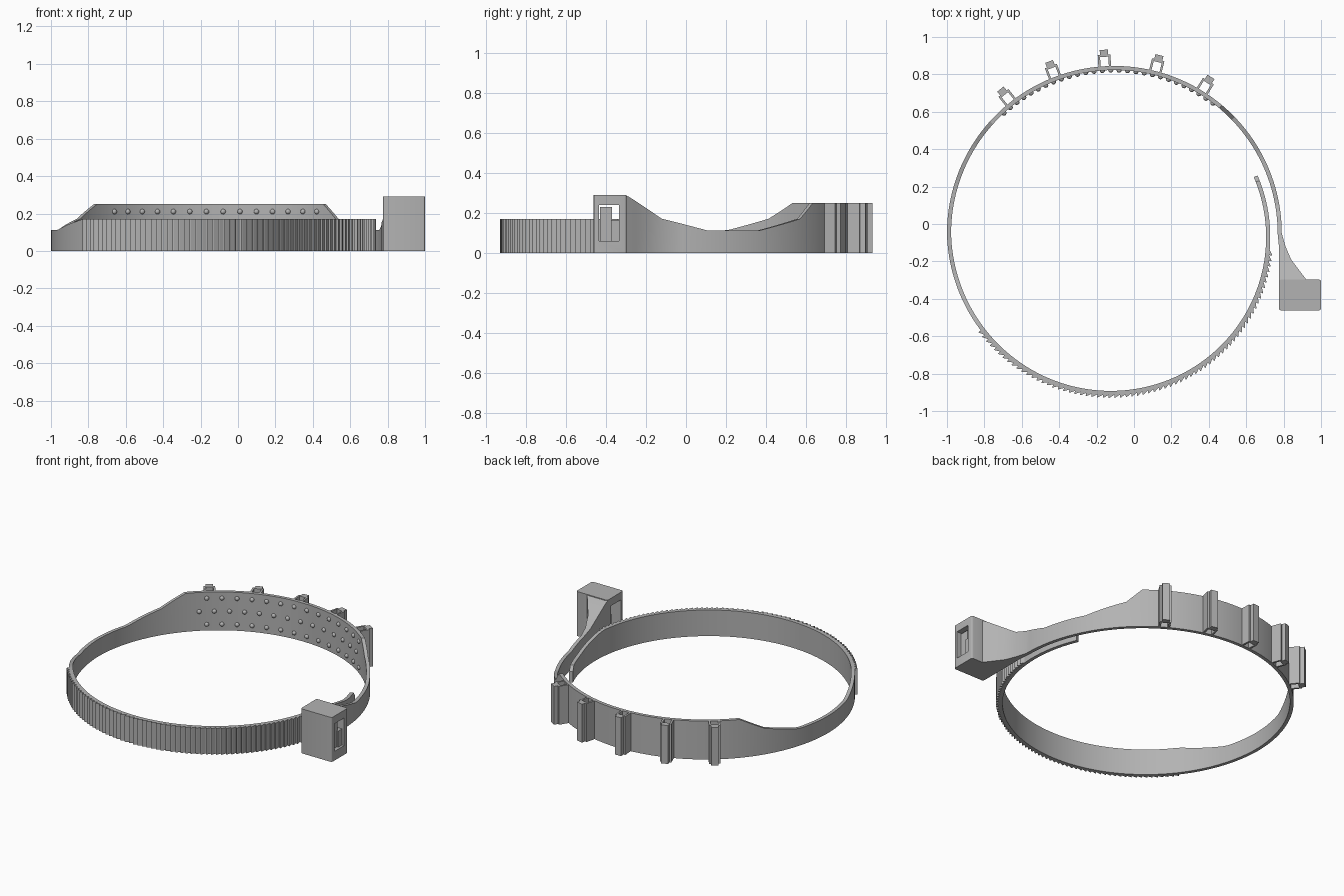
import bpy, bmesh, math
from mathutils import Matrix, Vector

if "Cube" in bpy.data.objects:
    bpy.data.objects.remove(bpy.data.objects["Cube"])

CX, CY, R, T = -0.105, -0.05, 0.895, 0.022

grey = bpy.data.materials.new("grey_plastic")
grey.use_nodes = True
grey.diffuse_color = (0.45, 0.45, 0.45, 1)
grey.node_tree.nodes["Principled BSDF"].inputs["Base Color"].default_value = (0.45, 0.45, 0.45, 1)


def finish(name, bm, smooth=False):
    bmesh.ops.recalc_face_normals(bm, faces=bm.faces)
    mesh = bpy.data.meshes.new(name)
    bm.to_mesh(mesh)
    bm.free()
    mesh.materials.append(grey)
    ob = bpy.data.objects.new(name, mesh)
    bpy.context.collection.objects.link(ob)
    if smooth:
        bpy.ops.object.select_all(action='DESELECT')
        ob.select_set(True)
        bpy.context.view_layer.objects.active = ob
        bpy.ops.object.shade_smooth_by_angle(angle=math.radians(25))
    return ob


def polar(r, deg):
    a = math.radians(deg)
    return CX + r * math.cos(a), CY + r * math.sin(a)


def radius(deg):
    # The toothed half spirals inward so the tail slips inside the strap
    return R - 0.069 * max(0, deg - 180) / 201


def interp(table, v):
    for (a, p), (b, q) in zip(table, table[1:]):
        if v <= b:
            return p + (q - p) * (v - a) / (b - a)
    return table[-1][1]


def prism(bm, points, z0, z1):
    low = [bm.verts.new((x, y, z0)) for x, y in points]
    high = [bm.verts.new((x, y, z1)) for x, y in points]
    n = len(points)
    bm.faces.new(low[::-1])
    bm.faces.new(high)
    for i in range(n):
        j = (i + 1) % n
        bm.faces.new((low[i], low[j], high[j], high[i]))


def box(bm, lo, hi, matrix=Matrix()):
    size = [b - a for a, b in zip(lo, hi)]
    mid = [(a + b) / 2 for a, b in zip(lo, hi)]
    bmesh.ops.create_cube(bm, size=1, matrix=matrix @ Matrix.Translation(mid) @ Matrix.Diagonal((*size, 1)))


# Strap: one swept band, flaring into the buckle at its start
height = [(0, .153), (10, .112), (28, .112), (44, .17), (50, .25), (138, .25), (148, .17),
          (163, .112), (195, .112), (215, .17), (353, .17), (371, .11), (380, .10), (382, .07)]
flare = [(-.31, .93, .29), (-.285, .912, .28), (-.25, .885, .257), (-.19, .84, .217), (-.12, .81, .17)]
sections = [((.775, y), (x, y), z) for y, x, z in flare]
for deg in range(0, 383, 2):
    r = radius(deg)
    sections.append((polar(r - T, deg), polar(r, deg), interp(height, deg)))
bm = bmesh.new()
rings = [[bm.verts.new(p) for p in ((*a, 0), (*b, 0), (*b, z), (*a, z))] for a, b, z in sections]
for s, t in zip(rings, rings[1:]):
    for i in range(4):
        j = (i + 1) % 4
        bm.faces.new((s[i], s[j], t[j], t[i]))
bm.faces.new(rings[0])
bm.faces.new(rings[-1])
finish("strap", bm, True)

# Ratchet teeth along the outside of the front half
bm = bmesh.new()
for k in range(69):
    a = 216 + 2 * k
    r = radius(a)
    prism(bm, [polar(r - .004, a), polar(r + .016, a), polar(r + .014, a + .4),
               polar(r, a + 1.8), polar(r - .004, a + 1.8)], 0, .17)
finish("ratchet_teeth", bm)

# Grip bumps inside the wide back pad, middle row staggered
bm = bmesh.new()
for z, shift, count in ((.04, 0, 14), (.125, 2.95, 14), (.21, 0, 14)):
    for k in range(count):
        x, y = polar(R - T, 52.9 + shift + 5.9 * k)
        bmesh.ops.create_uvsphere(bm, u_segments=12, v_segments=8, radius=.014,
                                  matrix=Matrix.Translation((x, y, z)))
finish("grip_bumps", bm, True)

# Hollow clips on the outside of the back pad
for k in range(5):
    deg = 58.3 + 17.5 * k
    m = Matrix.Translation((CX, CY, 0)) @ Matrix.Rotation(math.radians(deg), 4, 'Z')
    bm = bmesh.new()
    for side in (-1, 1):
        ys = sorted((side * .022, side * .034))
        box(bm, (R - .008, ys[0], 0), (.955, ys[1], .25), m)
    box(bm, (.945, -.034, 0), (.957, .034, .25), m)
    box(bm, (.955, -.022, 0), (.983, .022, .25), m)
    finish("clip_%d" % (k + 1), bm)

# Buckle: rounded block with a slot cut through sideways
bm = bmesh.new()
box(bm, (.775, -.462, 0), (1, -.297, .29))
upright = [e for e in bm.edges if abs(e.verts[0].co.z - e.verts[1].co.z) > .1]
bmesh.ops.bevel(bm, geom=upright, offset=.012, segments=3, affect='EDGES', profile=.5)
buckle = finish("buckle", bm, True)
bm = bmesh.new()
box(bm, (.7, -.435, .06), (1.1, -.335, .24))
cutter = finish("slot_cutter", bm)
cutter.hide_render = True
cutter.hide_viewport = True
cutter.display_type = 'WIRE'
slot = buckle.modifiers.new("slot", 'BOOLEAN')
slot.operation = 'DIFFERENCE'
slot.solver = 'EXACT'
slot.object = cutter
while buckle.modifiers.find("slot") > 0:
    buckle.modifiers.move(buckle.modifiers.find("slot"), 0) if hasattr(buckle.modifiers, "move") else None
bpy.context.view_layer.update()

# Locking pawl inside the slot, with its release lip
bm = bmesh.new()
box(bm, (.86, -.43, .055), (.975, -.37, .23))
box(bm, (.80, -.375, .055), (.985, -.334, .165))
finish("locking_pawl", bm)
